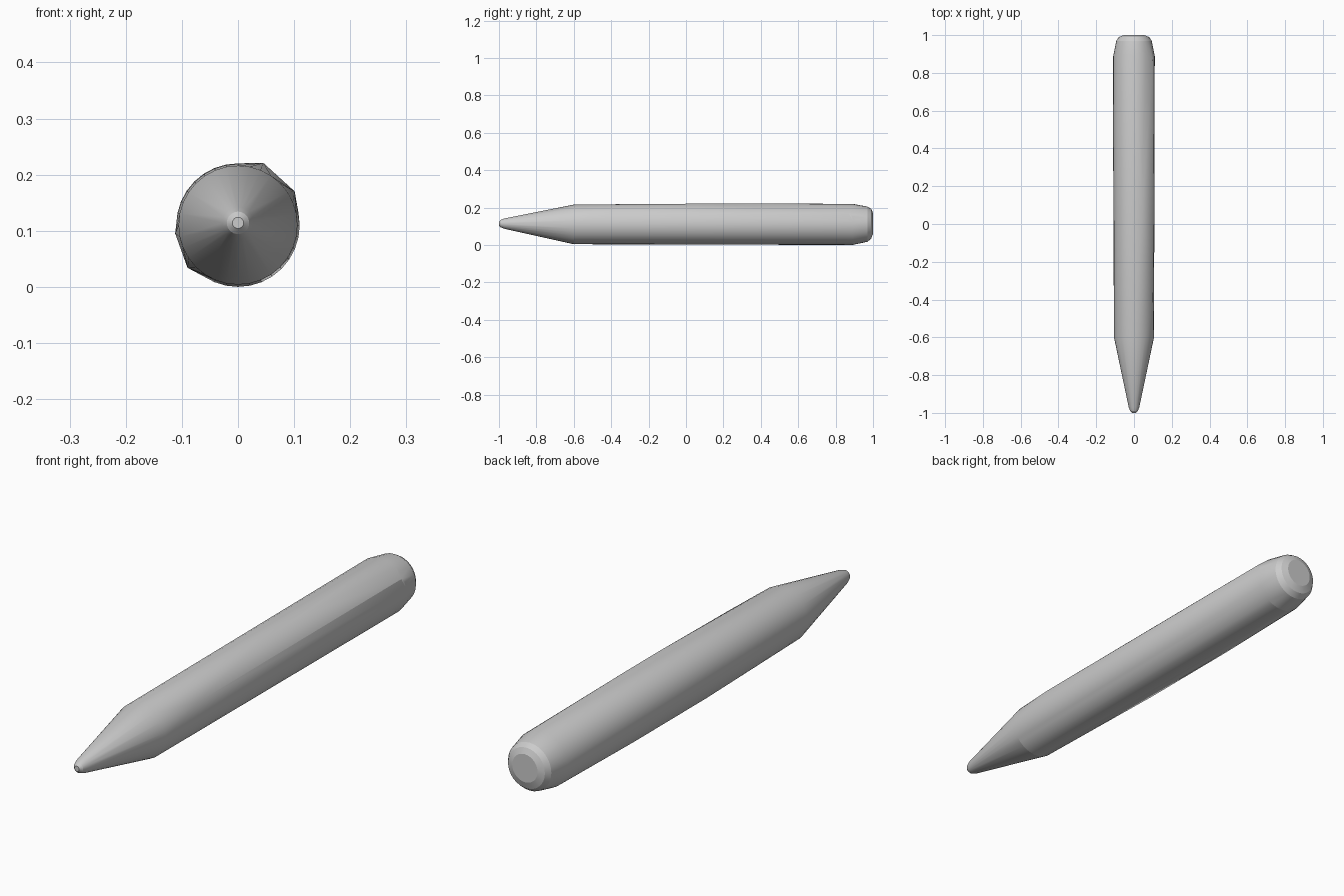
import bpy, bmesh, math

if "Cube" in bpy.data.objects:
    bpy.data.objects.remove(bpy.data.objects["Cube"])

SIDES = 32
# Lathe profile along y: (y, radius, centre height)
PROFILE = [
    (-1.0, 0.010, 0.116), (-0.99, 0.020, 0.116), (-0.97, 0.028, 0.116),
    (-0.60, 0.106, 0.112),
    (0.89, 0.110, 0.112), (0.97, 0.094, 0.113),
    (0.99, 0.080, 0.115), (1.0, 0.055, 0.118),
]
# Slight ridges that stand proud of the round barrel
RIDGES = [
    (0.045, 0.10, 0.223), (0.045, 0.30, 0.223), (0.100, 0.87, 0.173),
    (0.101, -0.40, 0.172), (-0.090, 0.0, 0.036), (-0.090, 0.45, 0.036),
    (-0.112, 0.77, 0.097),
]

# Pointed stick body: rounded tip, cone, barrel and bevelled back end
bm = bmesh.new()
for y, r, cz in PROFILE:
    for i in range(SIDES):
        a = 2 * math.pi * i / SIDES
        bm.verts.new((r * math.cos(a), y, cz + r * math.sin(a)))
for p in RIDGES:
    bm.verts.new(p)

# One convex skin over all the rings
bmesh.ops.convex_hull(bm, input=bm.verts[:])
bmesh.ops.delete(bm, geom=[v for v in bm.verts if not v.link_faces], context='VERTS')
bmesh.ops.recalc_face_normals(bm, faces=bm.faces[:])
low = min(v.co.z for v in bm.verts)
bmesh.ops.translate(bm, verts=bm.verts[:], vec=(0, 0, -low))

mesh = bpy.data.meshes.new("pointed_stick")
bm.to_mesh(mesh)
bm.free()
stick = bpy.data.objects.new("pointed_stick", mesh)
bpy.context.collection.objects.link(stick)
bpy.context.view_layer.objects.active = stick
stick.select_set(True)
bpy.ops.object.shade_smooth_by_angle(angle=math.radians(12))
